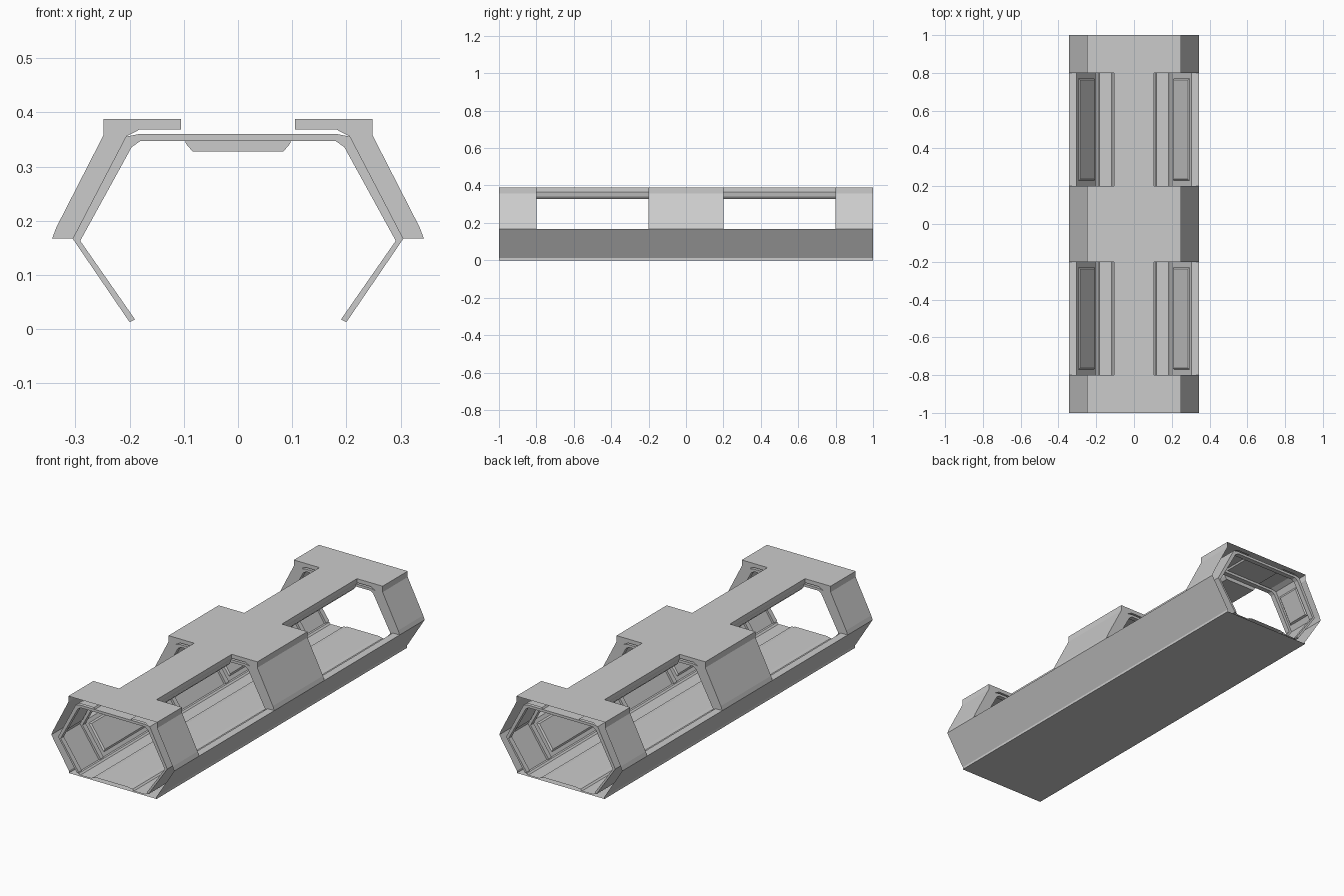
import bpy
import bmesh
from mathutils import Vector

if "Cube" in bpy.data.objects:
    bpy.data.objects.remove(bpy.data.objects["Cube"])

# Key half cross-section points (x, z), mirrored across x = 0
BELT_OUT, BELT_IN = (0.343, 0.167), (0.305, 0.167)
INNER_UP = [BELT_IN, (0.207, 0.355), (0.182, 0.368), (0.105, 0.368)]
OUTER_UP = [(0.105, 0.388), (0.248, 0.388), (0.248, 0.358), (0.335, 0.188), BELT_OUT]
BLOCKS = [(-1, -0.8), (-0.2, 0.2), (0.8, 1)]
WINDOWS = [(-0.8, -0.2), (0.2, 0.8)]


def make(name, bm, fix_normals=False):
    if fix_normals:
        bmesh.ops.recalc_face_normals(bm, faces=bm.faces)
    me = bpy.data.meshes.new(name)
    bm.to_mesh(me)
    bm.free()
    ob = bpy.data.objects.new(name, me)
    bpy.context.collection.objects.link(ob)
    mir = ob.modifiers.new("Mirror", "MIRROR")
    mir.use_axis[0] = True
    mir.use_clip = True
    return ob


def strip(bm, prof, y0, y1):
    """Open sheet: profile swept along y."""
    rows = [[bm.verts.new((x, y, z)) for x, z in prof] for y in (y0, y1)]
    for i in range(len(prof) - 1):
        bm.faces.new((rows[0][i], rows[0][i + 1], rows[1][i + 1], rows[1][i]))


def ring(bm, outer, inner, y0, y1):
    """Solid band between two matching profiles, open on the mirror plane."""
    g = [[[bm.verts.new((x, y, z)) for x, z in p] for p in (outer, inner)] for y in (y0, y1)]
    (a, b), (c, d) = g
    for i in range(len(outer) - 1):
        j = i + 1
        for q in ((a[i], a[j], b[j], b[i]), (c[i], d[i], d[j], c[j]),
                  (a[i], c[i], c[j], a[j]), (b[i], b[j], d[j], d[i])):
            bm.faces.new(q)
    bm.faces.new((a[0], b[0], d[0], c[0]))


def panel(bm, a, b, t0, t1, y0, y1, h, bev=0.008):
    """Bevelled plate on the wall running from a to b, raised to the left of a->b."""
    a, b = Vector(a), Vector(b)
    d = (b - a).normalized()
    n = Vector((-d.y, d.x))
    p0, p1 = a.lerp(b, t0), a.lerp(b, t1)
    base, top = [], []
    for p, s, y, sy in ((p0, 1, y0, 1), (p1, -1, y0, 1), (p1, -1, y1, -1), (p0, 1, y1, -1)):
        base.append(bm.verts.new((p.x, y, p.y)))
        q = p + d * s * bev + n * h
        top.append(bm.verts.new((q.x, y + sy * bev, q.y)))
    bm.faces.new(base)
    bm.faces.new(top)
    for i in range(4):
        j = (i + 1) % 4
        bm.faces.new((base[i], base[j], top[j], top[i]))


# Lower hull: sloped sides, small lip and flat underside
bm = bmesh.new()
strip(bm, [BELT_OUT, (0.245, 0.012), (0.245, 0), (0, 0)], -1, 1)
make("lower_hull", bm)

# Upper hull: full-width blocks joined by the roof spine
bm = bmesh.new()
for y0, y1 in BLOCKS:
    strip(bm, [(0, 0.388)] + OUTER_UP, y0, y1)
for y0, y1 in WINDOWS:
    strip(bm, [(0, 0.388), (0.105, 0.388), (0.105, 0.368), (0.1, 0.36)], y0, y1)
make("upper_hull", bm)

# Window jambs close the gap between outer and inner shells
bm = bmesh.new()
for ys, facing in ((-0.8, 1), (-0.2, -1), (0.2, 1), (0.8, -1)):
    loop = OUTER_UP + INNER_UP
    if facing < 0:
        loop = loop[::-1]
    f = bm.faces.new([bm.verts.new((x, ys, z)) for x, z in loop])
    f.normal_update()
    if f.normal.y * facing < 0:
        f.normal_flip()
make("window_jambs", bm)

# Window sills
bm = bmesh.new()
for y0, y1 in WINDOWS:
    strip(bm, [BELT_IN, BELT_OUT], y0, y1)
make("window_sills", bm)

# Floor with raised walkway and side channels, and the lower inner walls
bm = bmesh.new()
strip(bm, [(0, 0.017), (0.09, 0.017), (0.1, 0.013), (0.11, 0.013), (0.118, 0.006),
           (0.182, 0.006), (0.19, 0.013), (0.2, 0.013), BELT_IN], -1, 1)
make("floor_and_lower_walls", bm)

# Upper inner walls in the blocks, and the ceiling
bm = bmesh.new()
for y0, y1 in BLOCKS:
    strip(bm, INNER_UP + [(0.1, 0.36), (0, 0.36)], y0, y1)
for y0, y1 in WINDOWS:
    strip(bm, [(0.1, 0.36), (0, 0.36)], y0, y1)
make("inner_walls_and_ceiling", bm)

# Ribs framing both ends of every block
rib_out = [(0.2, 0.013), BELT_IN, (0.207, 0.355), (0.182, 0.36), (0, 0.36)]
rib_in = [(0.19, 0.018), (0.291, 0.163), (0.196, 0.336), (0.18, 0.347), (0, 0.347)]
bm = bmesh.new()
for y0, y1 in BLOCKS:
    ring(bm, rib_out, rib_in, y0, y0 + 0.025)
    ring(bm, rib_out, rib_in, y1 - 0.025, y1)
make("frame_ribs", bm, True)

# Wall panels: one in each end block, two in the middle block
bm = bmesh.new()
for y0, y1 in ((-0.965, -0.835), (-0.16, -0.015), (0.015, 0.16), (0.835, 0.965)):
    panel(bm, BELT_IN, INNER_UP[1], 0.14, 0.85, y0, y1, 0.008)
make("wall_panels", bm, True)

# Long plates on the lower walls
bm = bmesh.new()
for y0, y1 in WINDOWS:
    panel(bm, (0.2, 0.013), BELT_IN, 0.1, 0.9, y0 + 0.03, y1 - 0.03, 0.006)
make("lower_wall_plates", bm, True)

# Hanging ceiling panels under the roof spine
bm = bmesh.new()
drop_out = [(0.1, 0.36), (0.07, 0.36), (0, 0.36)]
drop_in = [(0.096, 0.342), (0.084, 0.328), (0, 0.328)]
for y0, y1 in WINDOWS:
    ring(bm, drop_out, drop_in, y0, y1)
make("ceiling_panels", bm, True)
